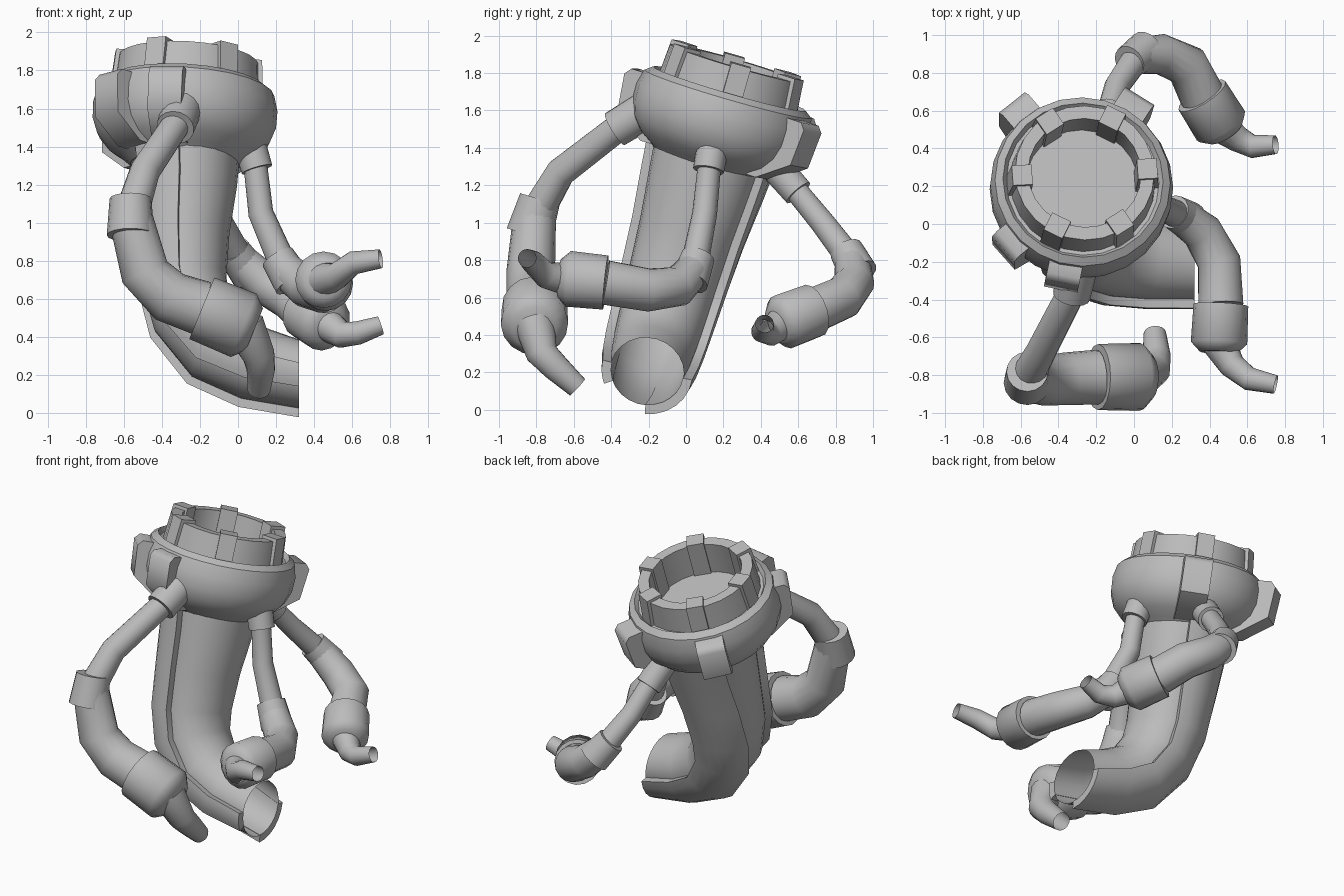
import bpy, bmesh, math
from mathutils import Vector, Matrix

old = bpy.data.objects.get("Cube")
if old:
    bpy.data.objects.remove(old, do_unlink=True)

grey = bpy.data.materials.new("plain_grey")
grey.use_nodes = True
colour = (0.5, 0.5, 0.5, 1)
grey.diffuse_color = colour
grey.node_tree.nodes["Principled BSDF"].inputs["Base Color"].default_value = colour

# The trunk leans backwards; the head also leans a little sideways
HEAD = Vector((-0.27, 0.232, 1.717))
LEAN = Matrix.Translation(HEAD) @ Matrix.Rotation(math.radians(-16.2), 4, 'X')
HEAD_LEAN = LEAN @ Matrix.Rotation(math.radians(3.5), 4, 'Y')


def circle(steps):
    """Unit circle as (cosine, sine) pairs."""
    angles = [math.tau * k / steps for k in range(steps)]
    return [(math.cos(a), math.sin(a)) for a in angles]


def add_rows(bm, rows, caps=False):
    """Skin a list of closed point rows with quads."""
    rings = [[bm.verts.new(p) for p in row] for row in rows]
    count = len(rings[0])
    for a, b in zip(rings, rings[1:]):
        for i in range(count):
            j = (i + 1) % count
            bm.faces.new((a[i], a[j], b[j], b[i]))
    if caps:
        bm.faces.new(rings[0][::-1])
        bm.faces.new(rings[-1])


def finish(name, rows, matrix=Matrix(), angle=35, caps=False):
    """Turn point rows into a shaded object."""
    bm = bmesh.new()
    add_rows(bm, rows, caps)
    bmesh.ops.recalc_face_normals(bm, faces=bm.faces)
    mesh = bpy.data.meshes.new(name)
    bm.to_mesh(mesh)
    bm.free()
    obj = bpy.data.objects.new(name, mesh)
    bpy.context.collection.objects.link(obj)
    mesh.materials.append(grey)
    mesh.transform(matrix)
    bpy.ops.object.select_all(action='DESELECT')
    obj.select_set(True)
    bpy.context.view_layer.objects.active = obj
    bpy.ops.object.shade_smooth_by_angle(angle=math.radians(angle))


def tube(name, points, radii, caps=True):
    """Sweep a circle of changing radius along a line of points."""
    side, rows = None, []
    for i, p in enumerate(points):
        ahead = points[min(i + 1, len(points) - 1)]
        behind = points[max(i - 1, 0)]
        t = (ahead - behind).normalized()
        if side is None:
            side = t.orthogonal()
        side = (side - t * side.dot(t)).normalized()
        up = t.cross(side)
        rows.append([p + radii[i] * (side * c + up * s) for c, s in circle(16)])
    finish(name, rows, angle=50, caps=caps)


# Head: crown wall and bulging ring turned from one profile, with a floor disc
profile = [(.3, -.08), (.3, .14), (.37, .14), (.385, -.03), (.405, -.03), (.425, 0),
           (.465, -.03), (.485, -.11), (.483, -.2), (.455, -.28), (.4, -.345),
           (.33, -.39), (.27, -.44)]
finish("head_ring", [[(r * c, r * s, w) for c, s in circle(24)] for r, w in profile],
       HEAD_LEAN, caps=True)


def radial_block(name, outline, width, degrees):
    """Extrude a (radius, height) outline sideways and turn it about the head axis."""
    rows = [[(r, side * width / 2, w) for r, w in outline] for side in (-1, 1)]
    turn = Matrix.Rotation(math.radians(degrees), 4, 'Z')
    finish(name, rows, HEAD_LEAN @ turn, 50, caps=True)


# Six crown tabs and four ring lugs
tab = [(.28, -.08), (.28, .16), (.385, .16), (.4, -.03)]
for k in range(6):
    radial_block(f"crown_tab_{k + 1}", tab, .11, 4 + 60 * k)

for k, (degrees, reach) in enumerate(((58, .58), (130, .58), (221, .555), (259, .555))):
    lug = [(.42, -.045), (reach - .03, -.045), (reach, -.08), (reach - .02, -.28),
           (.37, -.4), (.3, -.4)]
    radial_block(f"ring_lug_{k + 1}", lug, .18, degrees)

# Trunk: bent tapering path as (sideways, height, radius)
path = [(0, -.25, .29), (0, -.54, .265), (-.015, -.8, .24), (-.015, -1.06, .225),
        (.025, -1.24, .215), (.155, -1.42, .205), (.35, -1.515, .195), (.59, -1.575, .18)]


def trunk_rows(section):
    """Cross-sections along the trunk; section holds (top degrees, end degrees, lift)."""
    rows, last = [], len(path) - 1
    for i, (x, w, radius) in enumerate(path):
        behind = path[max(i - 1, 0)]
        ahead = path[min(i + 1, last)]
        t = Vector((ahead[0] - behind[0], 0, ahead[1] - behind[1])).normalized()
        if i == last:
            t = Vector((1, 0, 0))
        out = Vector((-t.z, 0, t.x))
        row = []
        for top, end, lift in section:
            a = math.radians(top + (end - top) * i / last)
            across = Vector((0, math.sin(a) * (radius * 1.1 + lift), 0))
            row.append(Vector((x, 0, w)) + out * math.cos(a) * (radius + lift) + across)
        rows.append(row)
    return rows


finish("trunk", trunk_rows([(k * 15, k * 15, 0) for k in range(24)]), LEAN, 60)

# Raised armour strips twisting slightly along the outer bend of the trunk
for name, tops, ends in (("back_strip", (60, 140), (84, 168)),
                         ("front_strip", (212, 262), (236, 268))):
    arc = [[a + (b - a) * k / 6 for a, b in (tops, ends)] for k in range(7)]
    section = [(*d, .047) for d in arc] + [(*d, -.004) for d in reversed(arc)]
    finish(name, trunk_rows(section), LEAN, 40, caps=True)


def arm(name, size, joints):
    """Socket, thin upper arm, elbow collar, thick forearm, cuff and hollow spout."""
    (root, shoulder, bend, elbow, fore_a, fore_b,
     cuff_a, cuff_b, wrist, nozzle, tip) = map(Vector, joints)

    def part(label, points, radii, caps=True):
        tube(f"{name}_{label}", points, [r * size for r in radii], caps)

    part("socket", [root, shoulder], (.105, .1))
    part("upper", [root.lerp(shoulder, .8), bend, elbow], (.075, .08, .09))
    half = (fore_a - bend).normalized() * size * .1
    part("collar", [elbow - half, elbow + half], (.11, .125))
    part("forearm", [elbow, fore_a, fore_b, cuff_a], (.115, .13, .14, .145))
    taper = cuff_b + (cuff_b - cuff_a).normalized() * size * .06
    part("cuff", [cuff_a, cuff_b, taper], (.175, .18, .12))
    part("spout", [cuff_b, wrist, nozzle, tip], (.11, .085, .075, .06), caps=False)


arm("front_arm", 1, [
    (-.29, -.2, 1.61), (-.33, -.38, 1.5), (-.49, -.67, 1.27), (-.565, -.81, 1.03),
    (-.49, -.83, .74), (-.36, -.82, .61), (-.19, -.81, .55), (.03, -.81, .46),
    (.11, -.77, .3), (.12, -.7, .23), (.11, -.58, .12)])
arm("side_arm", .83, [
    (.05, .15, 1.45), (.1, .12, 1.28), (.12, .1, 1.05), (.25, .04, .75),
    (.36, -.04, .66), (.45, -.2, .64), (.46, -.43, .68), (.45, -.63, .7),
    (.52, -.75, .72), (.61, -.82, .79), (.75, -.85, .81)])
arm("back_arm", .83, [
    (-.18, .46, 1.32), (-.13, .6, 1.16), (-.09, .73, 1), (.02, .89, .79),
    (.14, .9, .68), (.28, .84, .6), (.36, .68, .53), (.46, .52, .47),
    (.55, .45, .41), (.63, .41, .42), (.75, .42, .46)])
